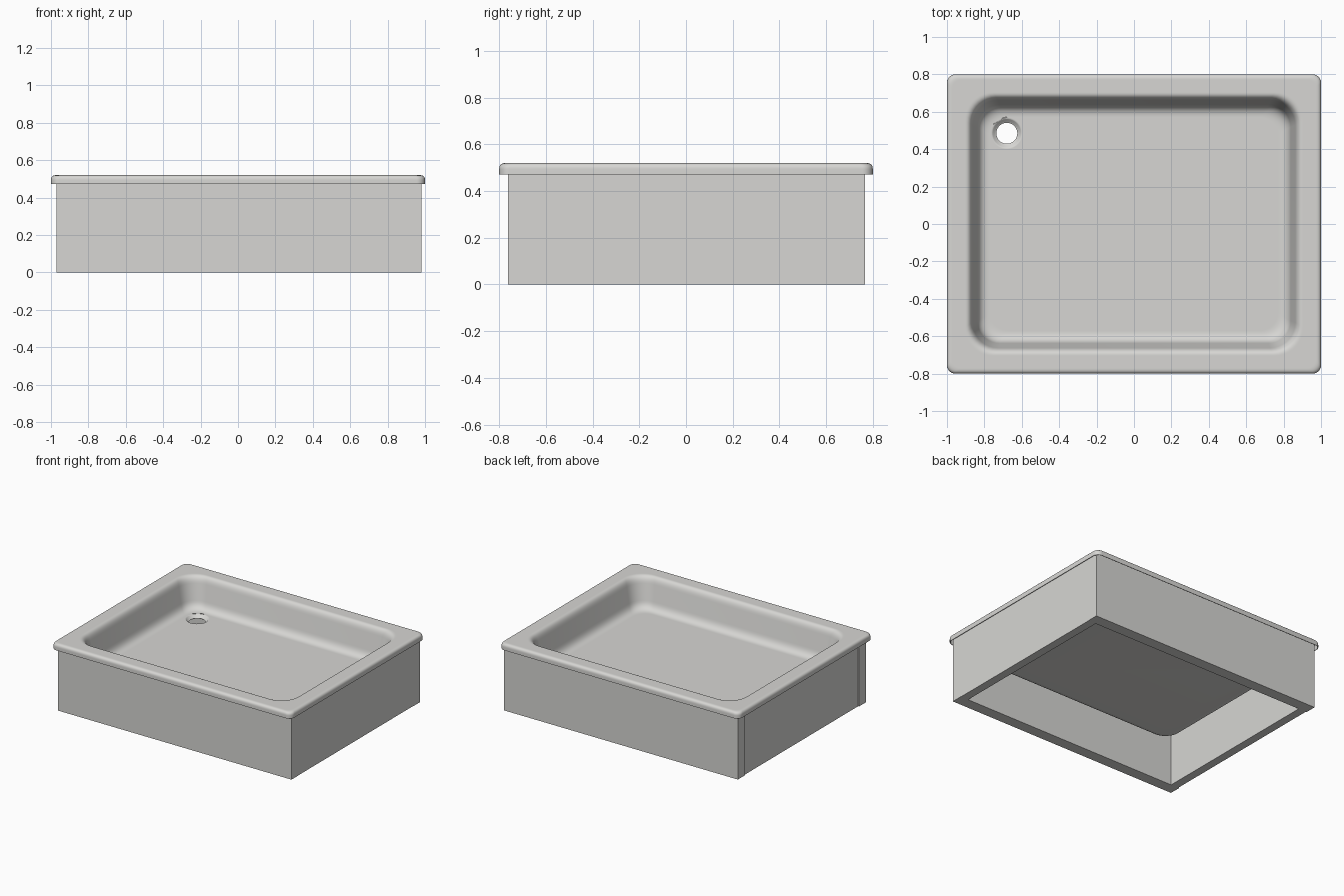
import bpy, bmesh, math
from mathutils import Vector

cube = bpy.data.objects.get("Cube")
if cube:
    bpy.data.objects.remove(cube, do_unlink=True)

# Material
grey = bpy.data.materials.new("light warm grey")
grey.use_nodes = True
colour = (0.68, 0.675, 0.655, 1)
grey.diffuse_color = colour
grey.node_tree.nodes["Principled BSDF"].inputs["Base Color"].default_value = colour

HALF_X, HALF_Y = 1.0, 0.8
STEPS = 10                      # points per rounded corner
TOP, LIP, FLOOR = 0.52, 0.472, 0.293


def make_object(name, bm):
    mesh = bpy.data.meshes.new(name)
    bm.to_mesh(mesh)
    bm.free()
    mesh.materials.append(grey)
    obj = bpy.data.objects.new(name, mesh)
    bpy.context.collection.objects.link(obj)
    return obj


def rounded_rect(inset, z, radius):
    """Ring of points following the rim, moved inwards by inset."""
    points = []
    for corner, (sx, sy) in enumerate([(1, 1), (-1, 1), (-1, -1), (1, -1)]):
        cx = sx * (HALF_X - inset - radius)
        cy = sy * (HALF_Y - inset - radius)
        for i in range(STEPS):
            a = math.pi / 2 * (corner + i / (STEPS - 1))
            points.append((cx + radius * math.cos(a), cy + radius * math.sin(a), z))
    return points


def circle(radius, z):
    """Drain ring with the same number of points as the rectangle rings."""
    n = STEPS * 4
    return [(-0.68 + radius * math.cos(2 * math.pi * (i + 0.5) / n),
             0.485 + radius * math.sin(2 * math.pi * (i + 0.5) / n), z) for i in range(n)]


def bend(a, b, c, n=8):
    """Smooth bend from a to c, pulled towards the corner b."""
    a, b, c = Vector(a), Vector(b), Vector(c)
    return [a * (1 - t) ** 2 + b * 2 * t * (1 - t) + c * t * t
            for t in (i / (n - 1) for i in range(n))]


# Tray profile from lip to floor: each point is (inset, height, corner radius)
profile = [Vector((0, LIP, 0.045))]
profile += bend((0, TOP - 0.026, 0.045), (0, TOP, 0.045), (0.026, TOP, 0.045))
profile += [Vector((0.03, TOP, 0.045)), Vector((0.095, TOP, 0.15))]
profile += bend((0.1, TOP, 0.15), (0.128, TOP, 0.14), (0.138, TOP - 0.05, 0.135))
profile += bend((0.162, FLOOR + 0.06, 0.12), (0.174, FLOOR, 0.11), (0.225, FLOOR, 0.1), 10)
profile += [Vector((0.23, FLOOR, 0.1))]

# Drain dish with an open hole
drain = [circle(0.085, FLOOR), circle(0.08, FLOOR), circle(0.075, FLOOR - 0.003),
         circle(0.064, FLOOR - 0.018), circle(0.056, FLOOR - 0.022)]

bm = bmesh.new()
rings = [[bm.verts.new(p) for p in loop]
         for loop in [rounded_rect(*p) for p in profile] + drain]
for ring, following in zip(rings, rings[1:]):
    for i in range(len(ring)):
        j = (i + 1) % len(ring)
        bm.faces.new((ring[i], ring[j], following[j], following[i]))
tray = make_object("shower_tray", bm)

# Thin sheet thickness below the visible surface
sheet = tray.modifiers.new("sheet_thickness", "SOLIDIFY")
sheet.thickness = 0.004
sheet.offset = -1
bpy.ops.object.select_all(action="DESELECT")
tray.select_set(True)
bpy.context.view_layer.objects.active = tray
bpy.ops.object.modifier_apply(modifier=sheet.name)
bpy.ops.object.shade_smooth_by_angle(angle=math.radians(35))


# Skirt panels under the rim
def panel(name, x0, x1, y0, y1):
    bm = bmesh.new()
    bmesh.ops.create_cube(bm, size=1)
    height = TOP - 0.02
    for v in bm.verts:
        v.co = ((x0 + x1) / 2 + v.co.x * (x1 - x0),
                (y0 + y1) / 2 + v.co.y * (y1 - y0),
                height / 2 + v.co.z * height)
    make_object(name, bm)


FRONT, BACK, THICK = -0.762, 0.767, 0.085
panel("front_panel", -0.97, 0.98, FRONT, FRONT + THICK)
panel("back_panel", -0.97, 0.98, BACK - THICK, BACK)
panel("left_panel", 0.915, 0.978, FRONT + THICK, BACK - THICK)
panel("right_panel", -0.963, -0.9, FRONT + THICK, BACK - THICK)
